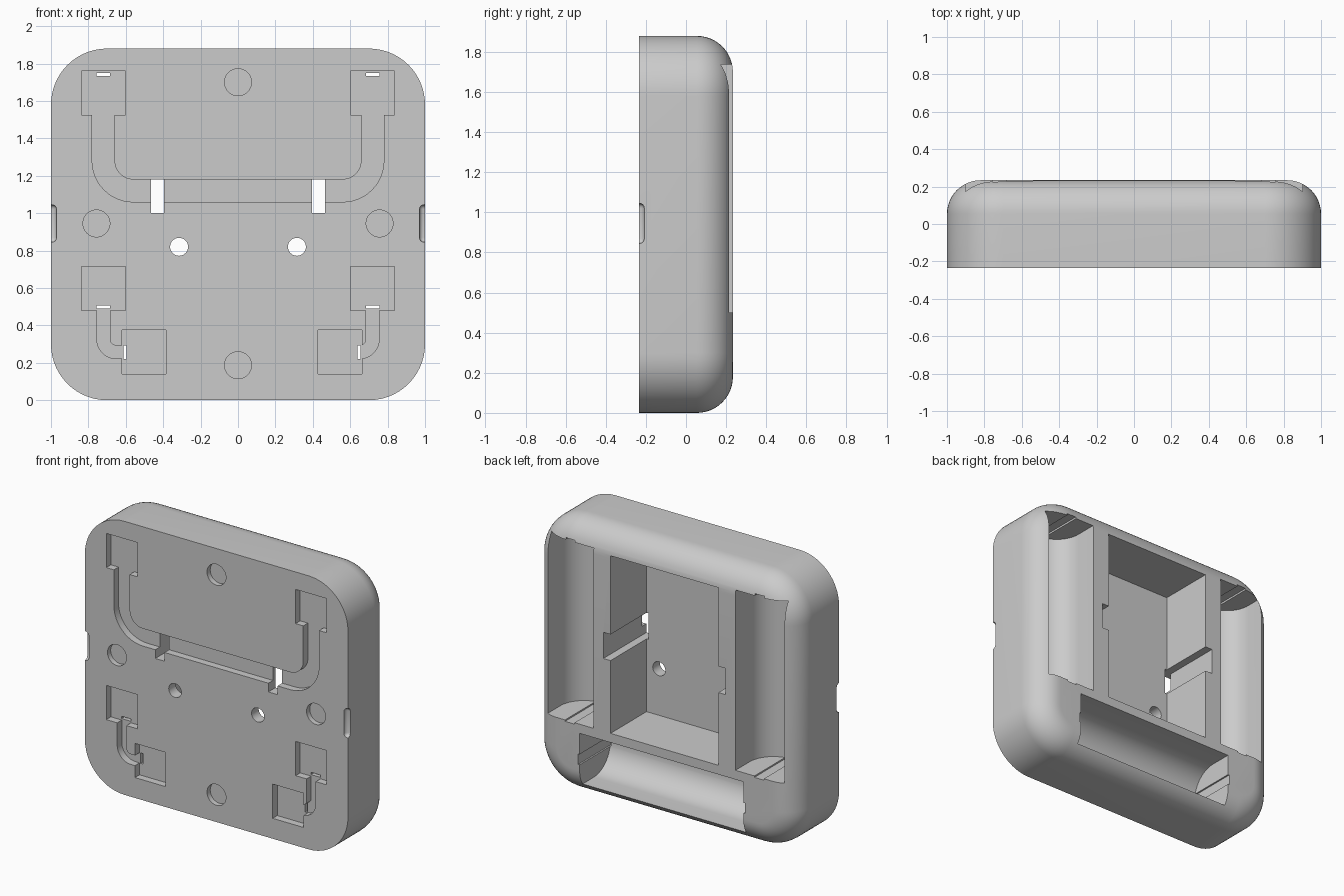
import bpy, bmesh, math
from mathutils import Vector

cube = bpy.data.objects.get("Cube")
if cube:
    bpy.data.objects.remove(cube, do_unlink=True)

FRONT, BACK, TOP = -0.234, 0.234, 1.88
MID = TOP / 2

grey = bpy.data.materials.new("light grey plastic")
grey.use_nodes = True
colour = (0.6, 0.6, 0.6, 1)
grey.diffuse_color = colour
grey.node_tree.nodes["Principled BSDF"].inputs["Base Color"].default_value = colour

cutters = bpy.data.collections.new("cutters")
bpy.context.scene.collection.children.link(cutters)


def make_object(name, bm, collection):
    bmesh.ops.recalc_face_normals(bm, faces=bm.faces)
    mesh = bpy.data.meshes.new(name)
    bm.to_mesh(mesh)
    bm.free()
    mesh.materials.append(grey)
    obj = bpy.data.objects.new(name, mesh)
    collection.objects.link(obj)
    return obj


def cutter(name, bm):
    make_object(name, bm, cutters).hide_render = True


def box(name, x0, x1, y0, y1, z0, z1, round_edges=0):
    bm = bmesh.new()
    bmesh.ops.create_cube(bm, size=1)
    for v in bm.verts:
        v.co = ((x0 + x1) / 2 + v.co.x * (x1 - x0),
                (y0 + y1) / 2 + v.co.y * (y1 - y0),
                (z0 + z1) / 2 + v.co.z * (z1 - z0))
    if round_edges:
        bmesh.ops.bevel(bm, geom=bm.edges[:], offset=round_edges, segments=4,
                        profile=0.5, affect='EDGES')
    cutter(name, bm)


def prism(name, outline, lo, hi, place):
    """Extrude a 2D outline from lo to hi; place(a, b, depth) gives the 3D point."""
    bm = bmesh.new()
    ends = [[bm.verts.new(place(a, b, d)) for a, b in outline] for d in (lo, hi)]
    n = len(outline)
    for i in range(n):
        j = (i + 1) % n
        bm.faces.new((ends[0][i], ends[0][j], ends[1][j], ends[1][i]))
    for end in ends:
        bm.faces.new(end)
    cutter(name, bm)


def arc(cx, cy, r, start, end, steps):
    return [(cx + r * math.cos(math.radians(start + (end - start) * i / steps)),
             cy + r * math.sin(math.radians(start + (end - start) * i / steps)))
            for i in range(steps + 1)]


def from_front(a, b, d):
    return (a, d, b)


def hole(name, x, z, r, depth):
    prism(name, arc(x, z, r, 0, 360, 40)[:-1], FRONT - 0.1, depth, from_front)


def ribbon(name, corners, radius, width, depth):
    """Cut a wire channel along a path with rounded corners."""
    pts = [Vector(c) for c in corners]
    left, right = [], []

    def add(point, direction):
        side = Vector((-direction.y, direction.x)) * width / 2
        left.append(point + side)
        right.append(point - side)

    add(pts[0], (pts[1] - pts[0]).normalized())
    for a, b, c in zip(pts, pts[1:], pts[2:]):
        d0, d1 = (b - a).normalized(), (c - b).normalized()
        centre = b + (d1 - d0) * radius
        for i in range(13):
            t = math.pi / 2 * i / 12
            add(centre + (d0 * math.sin(t) - d1 * math.cos(t)) * radius,
                d0 * math.cos(t) + d1 * math.sin(t))
    add(pts[-1], (pts[-1] - pts[-2]).normalized())
    prism(name, [tuple(p) for p in left + right[::-1]], FRONT - 0.1, depth, from_front)


# Housing: rounded square rings, with a quarter-round edge at the back
def ring(inset, y):
    r = 0.3 - inset
    cx, cz = 0.7, MID - 0.3
    loop = []
    for sx, sz, a in ((1, 1, 0), (-1, 1, 90), (-1, -1, 180), (1, -1, 270)):
        loop += arc(sx * cx, MID + sz * cz, r, a, a + 90, 14)
    return [bm.verts.new((x, y, z)) for x, z in loop]


bm = bmesh.new()
FILLET = 0.18
rings = [ring(0, FRONT)]
for i in range(13):
    t = math.pi / 2 * i / 12
    rings.append(ring(FILLET * (1 - math.cos(t)), BACK - FILLET * (1 - math.sin(t))))
for a, b in zip(rings, rings[1:]):
    for i in range(len(a)):
        j = (i + 1) % len(a)
        bm.faces.new((a[i], a[j], b[j], b[i]))
bm.faces.new(rings[0])
bm.faces.new(rings[-1])
housing = make_object("housing", bm, bpy.context.scene.collection)

# Central pocket in the back
box("centre_pocket", -0.41, 0.41, -0.157, 0.4, 0.5, 1.72)

# Round-bottomed cell bays in the back
CELL_R, CELL_Y = 0.18, 0.08
LOW_Z = 0.257


def bay(name, centre, lo, hi, place):
    outline = arc(centre, CELL_Y, CELL_R, 180, 360, 28)
    outline += [(centre + CELL_R, 0.4), (centre - CELL_R, 0.4)]
    prism(name, outline, lo, hi, place)


bay("lower_bay", LOW_Z, -0.6, 0.645, lambda a, b, d: (d, b, a))

RECESS = FRONT + 0.05
for name, s in (("left", 1), ("right", -1)):
    x = 0.72 * s
    bay(name + "_bay", x, 0.5, 1.737, lambda a, b, d: (a, b, d))
    # Contact slits at both ends of the bay
    box(name + "_top_slit", x - 0.036, x + 0.036, -0.4, 0.4, 1.732, 1.75)
    box(name + "_bottom_slit", x - 0.036, x + 0.036, -0.4, 0.4, 0.49, 0.506)
    # Square contact recesses on the front
    box(name + "_top_recess", x - 0.118, x + 0.118, -0.4, RECESS, 1.525, 1.76)
    box(name + "_middle_recess", x - 0.118, x + 0.118, -0.4, RECESS, 0.48, 0.715)
    low_x = 0.545 if s > 0 else -0.503
    box(name + "_low_recess", low_x - 0.117, low_x + 0.117, -0.4, RECESS, 0.14, 0.375)
    end_x = 0.648 if s > 0 else -0.603
    box(name + "_low_slit", end_x - 0.008, end_x + 0.008, -0.4, 0.4,
        LOW_Z - 0.036, LOW_Z + 0.036)
    # Short wire channel between the two lower recesses
    ribbon(name + "_short_channel", [(x, 0.5), (x, LOW_Z), (s * 0.6, LOW_Z)],
           0.07, 0.07, RECESS)
    # Wire slot, screw hole, magnet seat and grip notch
    slot = sorted((0.395 * s, 0.465 * s))
    box(name + "_wire_slot", *slot, -0.4, 0.4, 1.0, 1.18)
    hole(name + "_screw_hole", 0.315 * s, 0.82, 0.048, 0)
    hole(name + "_magnet_seat", 0.757 * s, 0.945, 0.072, FRONT + 0.035)
    notch = sorted((0.97 * s, 1.1 * s))
    box(name + "_grip_notch", *notch, -0.35, -0.208, 0.845, 1.045, 0.024)

hole("top_magnet_seat", 0, 1.7, 0.072, FRONT + 0.035)
hole("bottom_magnet_seat", 0, 0.187, 0.072, FRONT + 0.035)

# Long wire channel joining the upper recesses
ribbon("long_channel", [(-0.72, 1.55), (-0.72, 1.12), (0.72, 1.12), (0.72, 1.55)],
       0.16, 0.12, RECESS)

# Carve the housing with each cutter, then discard the cutters
for tool in list(cutters.objects):
    mod = housing.modifiers.new(tool.name, 'BOOLEAN')
    mod.operation = 'DIFFERENCE'
    mod.solver = 'EXACT'
    mod.object = tool
carved = bpy.data.meshes.new_from_object(
    housing.evaluated_get(bpy.context.evaluated_depsgraph_get()))
housing.modifiers.clear()
housing.data = carved
for tool in list(cutters.objects):
    bpy.data.objects.remove(tool, do_unlink=True)
bpy.data.collections.remove(cutters)

bpy.ops.object.select_all(action='DESELECT')
housing.select_set(True)
bpy.context.view_layer.objects.active = housing
bpy.ops.object.shade_smooth_by_angle(angle=math.radians(30))
